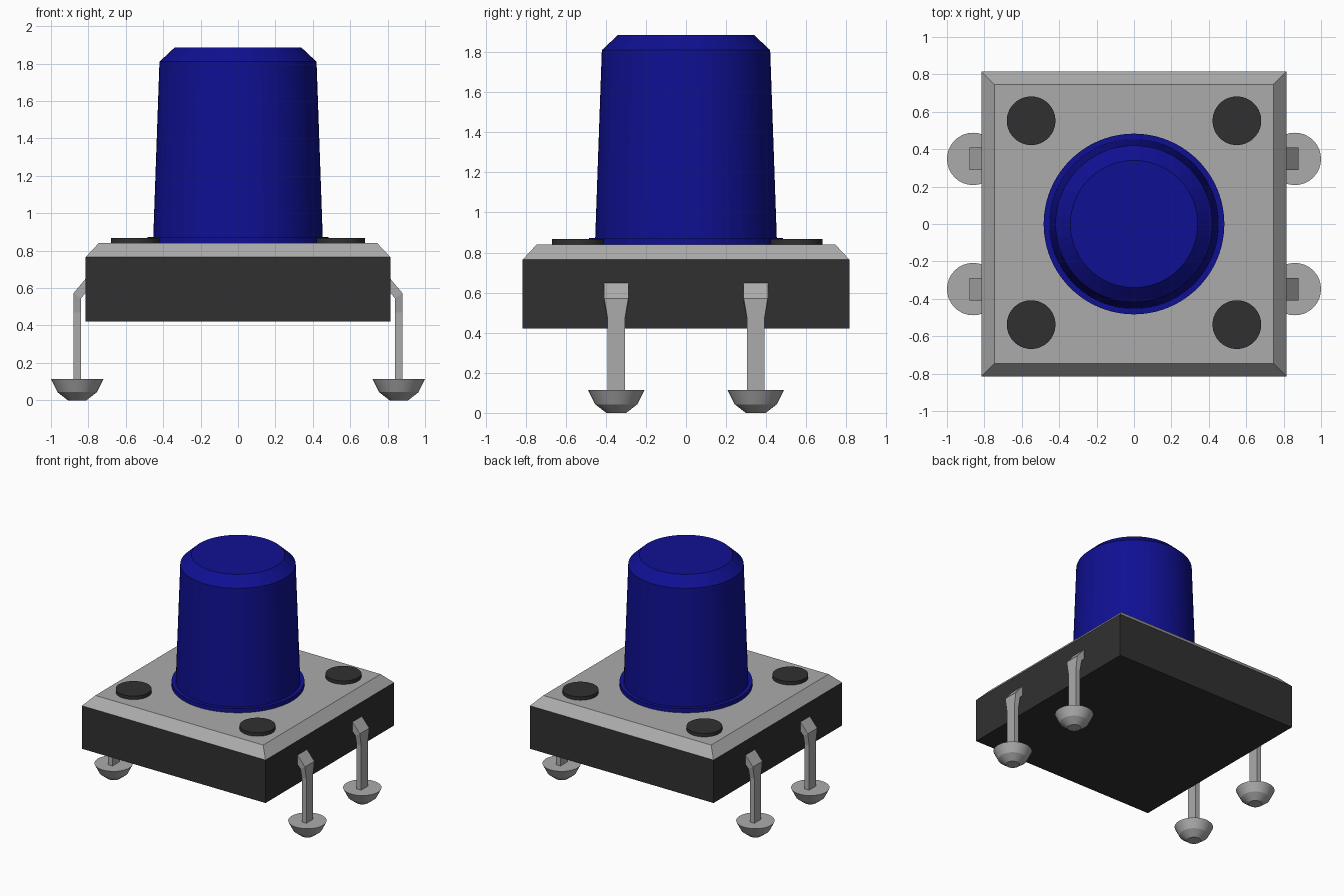
import bpy, bmesh, math

cube = bpy.data.objects.get("Cube")
if cube:
    bpy.data.objects.remove(cube, do_unlink=True)


def material(name, rgb):
    m = bpy.data.materials.new(name)
    m.use_nodes = True
    m.diffuse_color = (*rgb, 1)
    m.node_tree.nodes["Principled BSDF"].inputs["Base Color"].default_value = (*rgb, 1)
    return m


BLUE = material("blue plastic", (0.005, 0.005, 0.29))
BLACK = material("black plastic", (0.03, 0.03, 0.03))
METAL = material("grey metal", (0.41, 0.41, 0.41))


def loft(name, rings, mat, smooth=False):
    """Skin a stack of equal-sized rings and cap both ends."""
    bm = bmesh.new()
    loops = [[bm.verts.new(p) for p in ring] for ring in rings]
    n = len(loops[0])
    for a, b in zip(loops, loops[1:]):
        for i in range(n):
            j = (i + 1) % n
            bm.faces.new((a[i], a[j], b[j], b[i]))
    bm.faces.new(loops[0])
    bm.faces.new(loops[-1])
    bmesh.ops.recalc_face_normals(bm, faces=bm.faces)
    mesh = bpy.data.meshes.new(name)
    bm.to_mesh(mesh)
    bm.free()
    obj = bpy.data.objects.new(name, mesh)
    bpy.context.collection.objects.link(obj)
    mesh.materials.append(mat)
    if smooth:
        bpy.ops.object.select_all(action="DESELECT")
        obj.select_set(True)
        bpy.context.view_layer.objects.active = obj
        bpy.ops.object.shade_smooth_by_angle(angle=math.radians(25))
    return obj


def turned(name, profile, mat, x=0, y=0, sides=64):
    """Round part from (radius, height) pairs."""
    angles = [math.tau * i / sides for i in range(sides)]
    rings = [[(x + r * math.cos(a), y + r * math.sin(a), z) for a in angles]
             for r, z in profile]
    return loft(name, rings, mat, smooth=True)


def square(name, profile, mat):
    """Square part from (half width, height) pairs."""
    rings = [[(-h, -h, z), (h, -h, z), (h, h, z), (-h, h, z)] for h, z in profile]
    return loft(name, rings, mat)


# Housing and bevelled metal cover
square("housing", [(0.815, 0.42), (0.815, 0.765)], BLACK)
square("cover", [(0.815, 0.765), (0.745, 0.84)], METAL)

# Button with flange, tapered body and chamfered top
turned("button", [(0.483, 0.835), (0.483, 0.873), (0.453, 0.873),
                  (0.42, 1.81), (0.34, 1.885)], BLUE, sides=96)

# Leg sections: inner x, inner z, outer x, outer z, half width
LEG = [(0.80, 0.59, 0.80, 0.667, 0.06),
       (0.84, 0.545, 0.88, 0.572, 0.06),
       (0.84, 0.47, 0.88, 0.47, 0.043),
       (0.84, 0.08, 0.88, 0.08, 0.043)]

for sx, side in ((1, "left"), (-1, "right")):
    for sy, end in ((1, "back"), (-1, "front")):
        tag = f"{end}_{side}"
        # Rivet heads on the cover
        turned(f"rivet_{tag}", [(0.13, 0.835), (0.13, 0.868)], BLACK,
               0.55 * sx, 0.545 * sy + 0.007)
        # Bent leg and its solder blob
        y = 0.348 * sy
        rings = [[(sx * xi, y - w, zi), (sx * xi, y + w, zi),
                  (sx * xo, y + w, zo), (sx * xo, y - w, zo)]
                 for xi, zi, xo, zo, w in LEG]
        loft(f"leg_{tag}", rings, METAL)
        turned(f"solder_{tag}", [(0.05, 0), (0.105, 0.043), (0.14, 0.113)],
               METAL, 0.86 * sx, y, 32)
